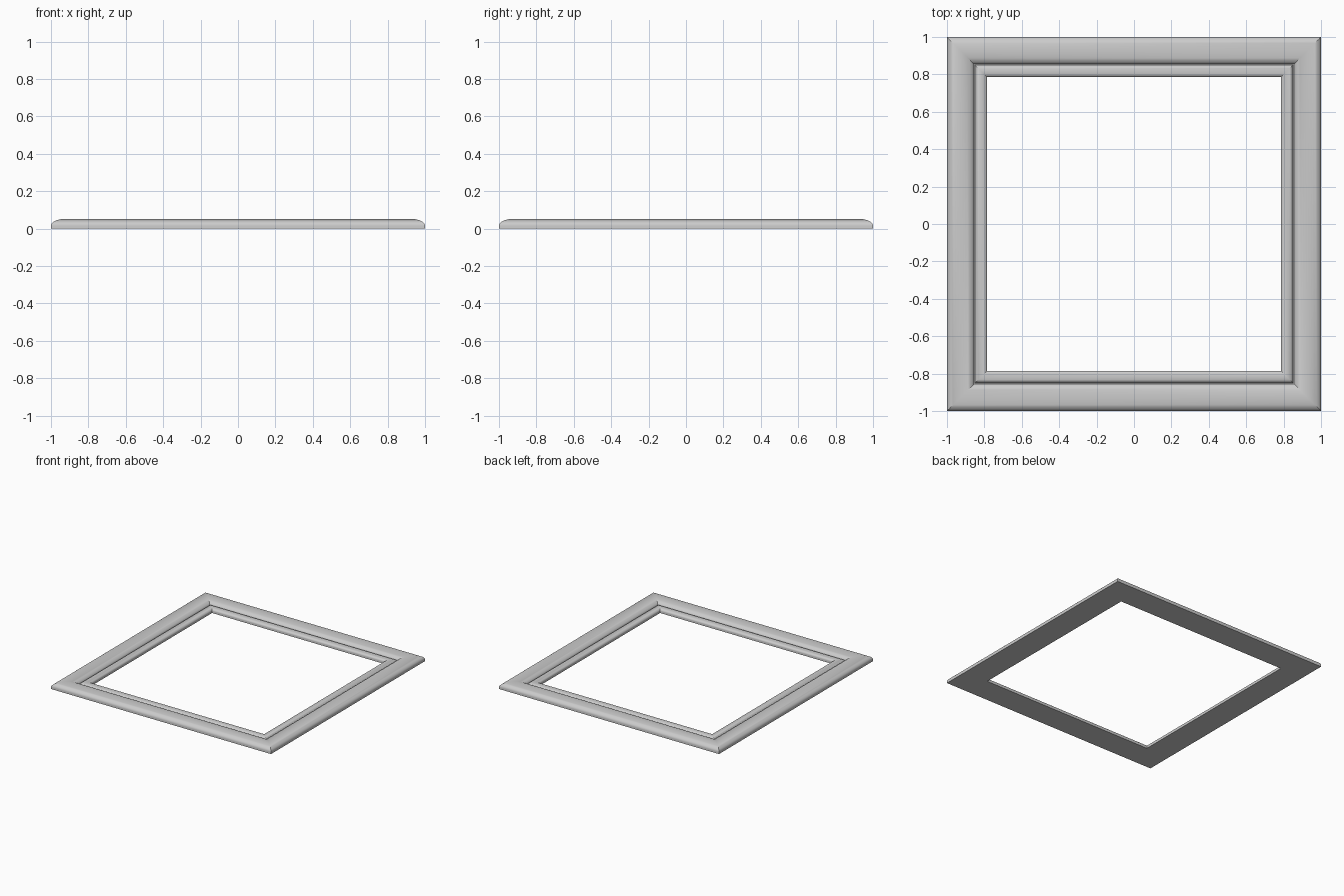
import bpy, bmesh, math

if "Cube" in bpy.data.objects:
    bpy.data.objects.remove(bpy.data.objects["Cube"])


def dome(outer, inner, base, top, steps):
    """Half-ellipse from outer edge to inner edge, as (half width, z) points."""
    mid, rad = (outer + inner) / 2, (outer - inner) / 2
    return [(mid + rad * math.cos(math.pi * i / steps),
             base + (top - base) * math.sin(math.pi * i / steps))
            for i in range(steps + 1)]


# Moulding cross-section: flat back, wide outer roll, narrow inner bead
profile = [(1.0, 0.0)]
profile += dome(1.0, 0.855, 0.016, 0.052, 16)
profile += dome(0.85, 0.785, 0.016, 0.036, 12)
profile += [(0.785, 0.0)]

# Sweep the section round the square with mitred corners
bm = bmesh.new()
corners = [(1, 1), (-1, 1), (-1, -1), (1, -1)]
rings = [[bm.verts.new((sx * d, sy * d, z)) for d, z in profile]
         for sx, sy in corners]
n = len(profile)
for c in range(4):
    a, b = rings[c], rings[(c + 1) % 4]
    for i in range(n):
        j = (i + 1) % n
        bm.faces.new((a[i], b[i], b[j], a[j]))
bmesh.ops.recalc_face_normals(bm, faces=bm.faces)

mesh = bpy.data.meshes.new("picture_frame")
bm.to_mesh(mesh)
bm.free()
frame = bpy.data.objects.new("picture_frame", mesh)
bpy.context.collection.objects.link(frame)

# Smooth rolls, crisp mitres and grooves
bpy.context.view_layer.objects.active = frame
frame.select_set(True)
bpy.ops.object.shade_smooth_by_angle(angle=math.radians(30))
